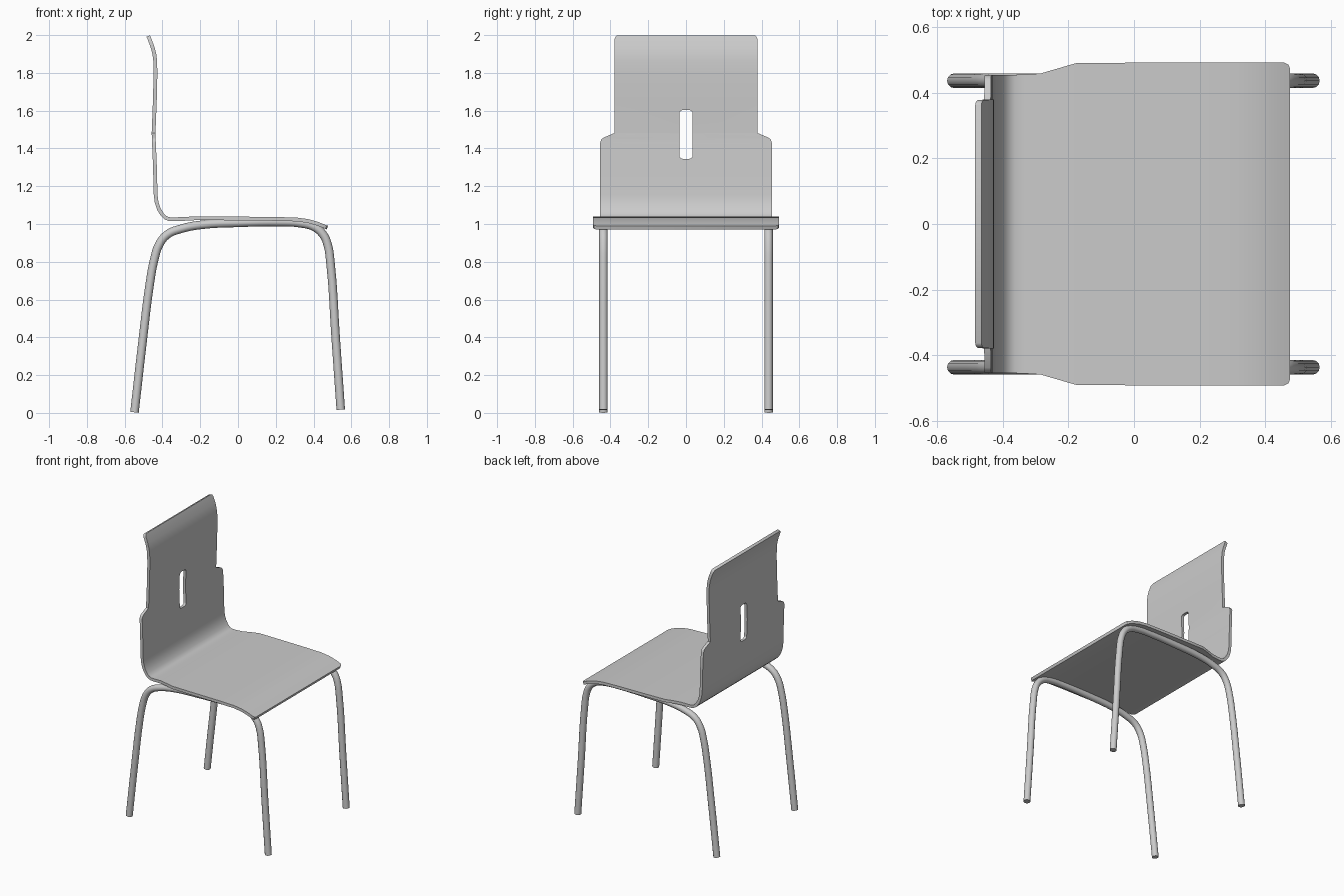
import bpy, bmesh, math
from mathutils import Vector

if "Cube" in bpy.data.objects:
    bpy.data.objects.remove(bpy.data.objects["Cube"])


def activate(ob):
    bpy.ops.object.select_all(action='DESELECT')
    ob.select_set(True)
    bpy.context.view_layer.objects.active = ob


def mesh_object(name, bm):
    bmesh.ops.recalc_face_normals(bm, faces=bm.faces)
    me = bpy.data.meshes.new(name)
    bm.to_mesh(me)
    bm.free()
    ob = bpy.data.objects.new(name, me)
    bpy.context.collection.objects.link(ob)
    return ob


# Shell: side profile stations (x, z, half width), from back top to seat front
STATIONS = [
    (-0.475, 1.995, 0.363), (-0.473, 1.990, 0.372), (-0.468, 1.978, 0.378),
    (-0.452, 1.935, 0.379), (-0.443, 1.900, 0.379), (-0.438, 1.860, 0.379),
    (-0.437, 1.790, 0.379), (-0.440, 1.660, 0.379), (-0.447, 1.481, 0.379),
    (-0.447, 1.480, 0.382), (-0.446, 1.456, 0.438), (-0.446, 1.446, 0.449),
    (-0.445, 1.430, 0.454), (-0.440, 1.310, 0.455), (-0.436, 1.155, 0.455),
    (-0.431, 1.115, 0.455), (-0.419, 1.079, 0.455), (-0.402, 1.051, 0.455),
    (-0.385, 1.034, 0.455), (-0.365, 1.026, 0.455), (-0.335, 1.025, 0.456),
    (-0.285, 1.027, 0.459), (-0.230, 1.030, 0.475), (-0.175, 1.031, 0.491),
    (0.000, 1.029, 0.492), (0.200, 1.027, 0.492), (0.310, 1.024, 0.492),
    (0.370, 1.016, 0.492), (0.420, 1.002, 0.492), (0.455, 0.988, 0.492),
    (0.467, 0.983, 0.486), (0.473, 0.981, 0.474)]
HALF_THICK = 0.010

bm = bmesh.new()
rings = []
for i, (x, z, w) in enumerate(STATIONS):
    a = STATIONS[max(i - 1, 0)]
    b = STATIONS[min(i + 1, len(STATIONS) - 1)]
    t = Vector((b[0] - a[0], 0, b[1] - a[1])).normalized()
    off = Vector((-t.z, 0, t.x)) * HALF_THICK
    c = Vector((x, 0, z))
    y = Vector((0, w, 0))
    rings.append([bm.verts.new(p) for p in (c + off - y, c + off + y, c - off + y, c - off - y)])
for r, s in zip(rings, rings[1:]):
    for k in range(4):
        bm.faces.new((r[k], r[(k + 1) % 4], s[(k + 1) % 4], s[k]))
bm.faces.new(rings[0])
bm.faces.new(rings[-1])
shell = mesh_object("seat_and_back_shell", bm)

# Hand slot: rounded rectangle prism cut through the back
bm = bmesh.new()
r, half_w, z_lo, z_hi = 0.018, 0.035, 1.345, 1.603
outline = []
for quadrant, (cy, cz) in enumerate(((half_w - r, z_hi - r), (r - half_w, z_hi - r),
                                     (r - half_w, z_lo + r), (half_w - r, z_lo + r))):
    for k in range(6):
        ang = math.radians(90 * quadrant + 18 * k)
        outline.append((-0.6, cy + r * math.cos(ang), cz + r * math.sin(ang)))
face = bm.faces.new([bm.verts.new(p) for p in outline])
new = bmesh.ops.extrude_face_region(bm, geom=[face])["geom"]
bmesh.ops.translate(bm, vec=(0.3, 0, 0), verts=[v for v in new if isinstance(v, bmesh.types.BMVert)])
cutter = mesh_object("slot_cutter", bm)
cutter.hide_render = True

cut = shell.modifiers.new("slot", 'BOOLEAN')
cut.operation = 'DIFFERENCE'
cut.solver = 'EXACT'
cut.object = cutter
activate(shell)
bpy.ops.object.modifier_apply(modifier=cut.name)
bpy.data.objects.remove(cutter)
activate(shell)
bpy.ops.object.shade_smooth_by_angle(angle=math.radians(35))

# Leg frames: one bent tube per side, rear foot to front foot
PATH = [(-0.548, 0.003), (-0.505, 0.38), (-0.466, 0.69), (-0.444, 0.81), (-0.418, 0.89),
        (-0.376, 0.943), (-0.30, 0.975), (-0.19, 0.996), (0.00, 1.006), (0.22, 1.010),
        (0.33, 1.004), (0.405, 0.984), (0.452, 0.942), (0.476, 0.885), (0.489, 0.80),
        (0.517, 0.40), (0.544, 0.017)]
for name, y in (("right_leg_frame", -0.437), ("left_leg_frame", 0.437)):
    cu = bpy.data.curves.new(name, 'CURVE')
    cu.dimensions = '3D'
    cu.bevel_depth = 0.0225
    cu.bevel_resolution = 4
    cu.resolution_u = 4
    cu.use_fill_caps = True
    sp = cu.splines.new('BEZIER')
    sp.bezier_points.add(len(PATH) - 1)
    for bp, (x, z) in zip(sp.bezier_points, PATH):
        bp.co = (x, y, z)
        bp.handle_left_type = bp.handle_right_type = 'AUTO'
    ob = bpy.data.objects.new(name, cu)
    bpy.context.collection.objects.link(ob)
    activate(ob)
    bpy.ops.object.convert(target='MESH')
    bpy.ops.object.shade_smooth_by_angle(angle=math.radians(40))
